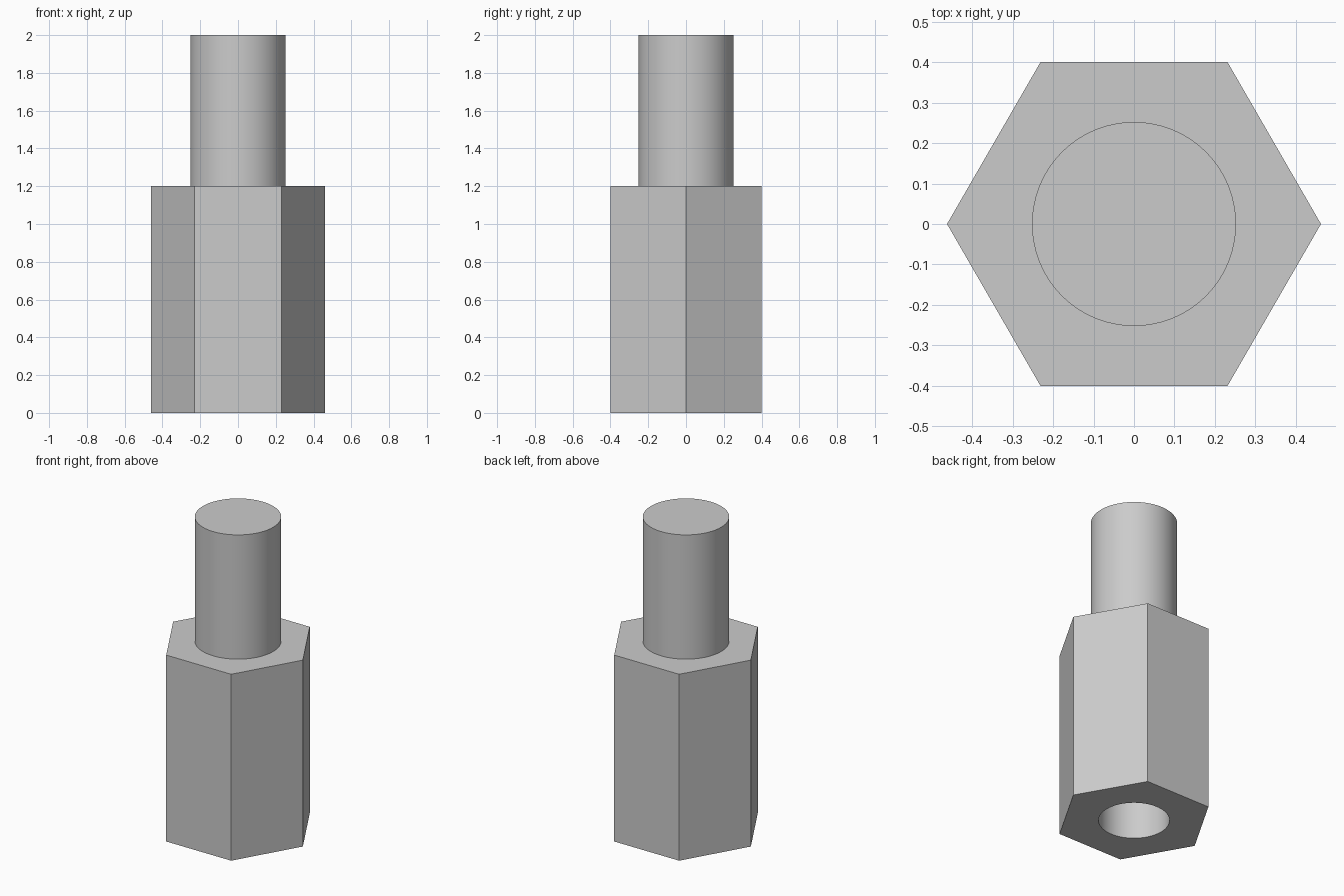
import bpy, bmesh, math

cube = bpy.data.objects.get("Cube")
if cube:
    bpy.data.objects.remove(cube, do_unlink=True)

ROUND = 72
HEX_R = 0.8 / math.sqrt(3)     # 0.8 across the flats
STUD_R, HOLE_R = 0.252, 0.207
HEX_TOP, STUD_TOP, HOLE_DEPTH = 1.2, 2.0, 0.8

bm = bmesh.new()


def ring(radius, z, sides):
    """Closed loop of vertices and edges, first corner on +x."""
    turn = 2 * math.pi / sides
    verts = [bm.verts.new((radius * math.cos(i * turn), radius * math.sin(i * turn), z))
             for i in range(sides)]
    edges = [bm.edges.new((verts[i - 1], verts[i])) for i in range(sides)]
    return verts, edges


def wall(low, high):
    """Straight side faces between two equal rings."""
    a, b = low[0], high[0]
    for i in range(len(a)):
        bm.faces.new((a[i - 1], a[i], b[i], b[i - 1]))


def flat_ring(outer, inner):
    """Flat face with a round opening."""
    bmesh.ops.triangle_fill(bm, edges=outer[1] + inner[1], use_beauty=True)


# Hexagonal body
hex_low, hex_high = ring(HEX_R, 0, 6), ring(HEX_R, HEX_TOP, 6)
wall(hex_low, hex_high)

# Round stud and the shoulder around it
stud_low, stud_high = ring(STUD_R, HEX_TOP, ROUND), ring(STUD_R, STUD_TOP, ROUND)
wall(stud_low, stud_high)
bm.faces.new(stud_high[0])
flat_ring(hex_high, stud_low)

# Blind hole in the underside
hole_low, hole_high = ring(HOLE_R, 0, ROUND), ring(HOLE_R, HOLE_DEPTH, ROUND)
wall(hole_low, hole_high)
bm.faces.new(hole_high[0])
flat_ring(hex_low, hole_low)

bmesh.ops.recalc_face_normals(bm, faces=bm.faces[:])
mesh = bpy.data.meshes.new("hex_standoff")
bm.to_mesh(mesh)
bm.free()

# Grey metal
metal = bpy.data.materials.new("grey_metal")
metal.use_nodes = True
grey = (0.6, 0.6, 0.6, 1)
metal.diffuse_color = grey
for node in metal.node_tree.nodes:
    if node.type == 'BSDF_PRINCIPLED':
        node.inputs["Base Color"].default_value = grey
mesh.materials.append(metal)

standoff = bpy.data.objects.new("hex_standoff", mesh)
bpy.context.collection.objects.link(standoff)

# Smooth round walls, sharp edges elsewhere
bpy.ops.object.select_all(action='DESELECT')
standoff.select_set(True)
bpy.context.view_layer.objects.active = standoff
bpy.ops.object.shade_smooth_by_angle(angle=math.radians(30))
